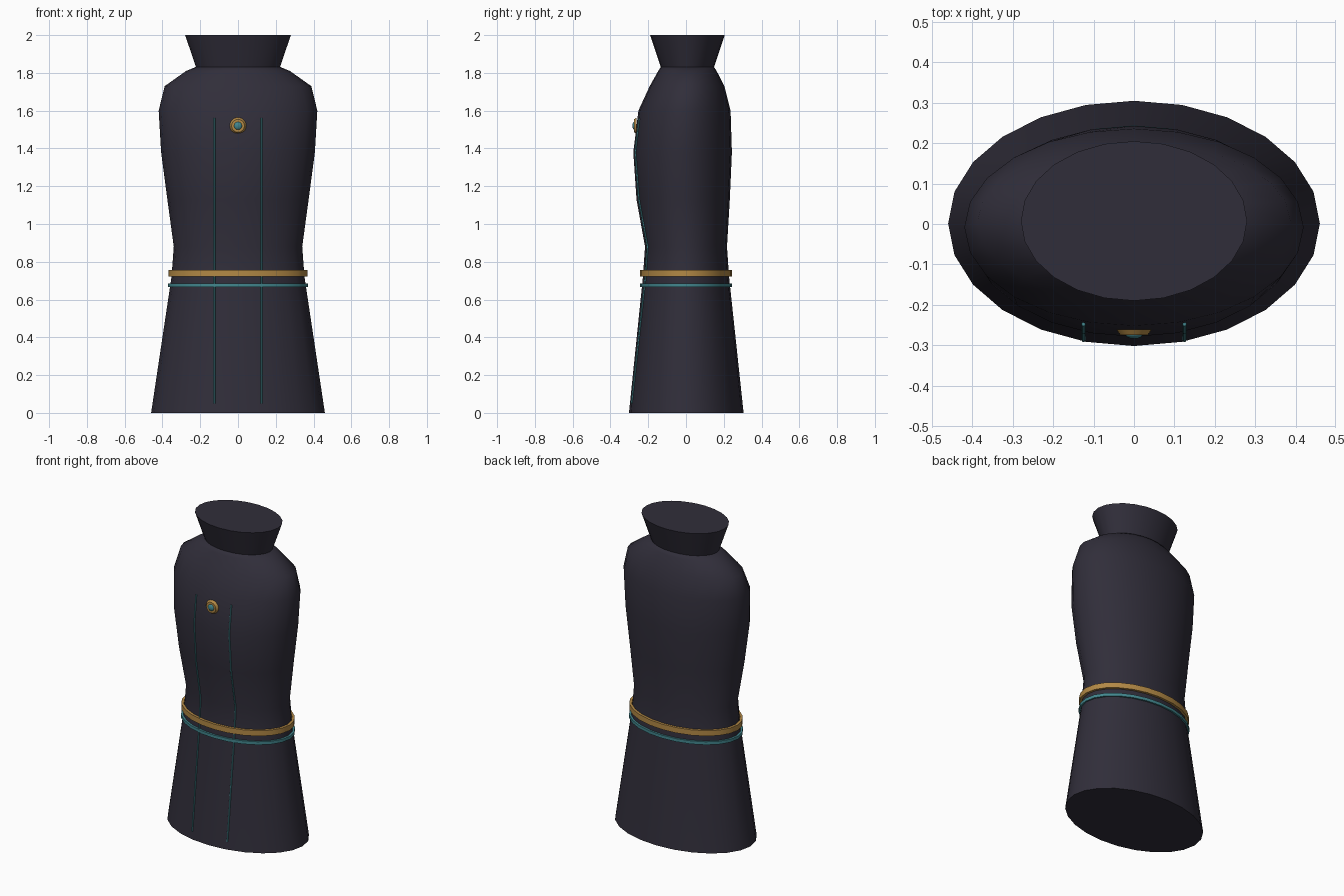
import bpy, bmesh, math

if "Cube" in bpy.data.objects:
    bpy.data.objects.remove(bpy.data.objects["Cube"])

def material(name, rgb):
    m = bpy.data.materials.new(name)
    m.diffuse_color = (*rgb, 1)
    m.use_nodes = True
    m.node_tree.nodes["Principled BSDF"].inputs["Base Color"].default_value = m.diffuse_color
    return m

CLOTH = material("dark_cloth", (0.030, 0.027, 0.042))
GOLD = material("gold", (0.45, 0.25, 0.06))
TEAL = material("teal", (0.055, 0.24, 0.27))

def loft(name, sections, mat, sides=24, closed=False, angle=35):
    """Skin elliptical rings given as (z, half_width, y_front, y_back)."""
    bm = bmesh.new()
    rings = []
    for z, rx, f, b in sections:
        cy, ry = (f + b) / 2, (b - f) / 2
        rings.append([bm.verts.new((rx * math.cos(2 * math.pi * i / sides),
                                    cy + ry * math.sin(2 * math.pi * i / sides), z))
                      for i in range(sides)])
    pairs = list(zip(rings, rings[1:]))
    if closed:
        pairs.append((rings[-1], rings[0]))
    for a, b in pairs:
        for i in range(sides):
            j = (i + 1) % sides
            bm.faces.new((a[i], a[j], b[j], b[i]))
    if not closed:
        bm.faces.new(rings[0][::-1])
        bm.faces.new(rings[-1])
    bmesh.ops.recalc_face_normals(bm, faces=bm.faces)
    me = bpy.data.meshes.new(name)
    bm.to_mesh(me)
    bm.free()
    ob = bpy.data.objects.new(name, me)
    bpy.context.collection.objects.link(ob)
    me.materials.append(mat)
    smooth(ob, angle)
    return ob

def smooth(ob, angle):
    bpy.ops.object.select_all(action='DESELECT')
    ob.select_set(True)
    bpy.context.view_layer.objects.active = ob
    bpy.ops.object.shade_smooth_by_angle(angle=math.radians(angle))

# Robe: flared skirt, waist, chest and shoulders
BODY = [(0, 0.46, -0.302, 0.305), (0.72, 0.352, -0.228, 0.228),
        (0.88, 0.34, -0.217, 0.217), (1.13, 0.374, -0.262, 0.232),
        (1.38, 0.407, -0.279, 0.243), (1.60, 0.42, -0.252, 0.236),
        (1.73, 0.388, -0.192, 0.203), (1.81, 0.275, -0.147, 0.162),
        (1.832, 0.222, -0.133, 0.148)]
loft("robe", BODY, CLOTH, angle=60)

# Flared collar
loft("collar", [(1.83, 0.222, -0.133, 0.148), (2.0, 0.28, -0.19, 0.205)], CLOTH)

# Waist bands
def band(name, z0, z1, rx, ry, t, mat):
    loft(name, [(z0, rx, -ry, ry), (z1, rx, -ry, ry),
                (z1, rx - t, t - ry, ry - t), (z0, rx - t, t - ry, ry - t)], mat, closed=True)

band("gold_belt", 0.722, 0.757, 0.368, 0.243, 0.016, GOLD)
band("teal_belt_trim", 0.666, 0.686, 0.370, 0.244, 0.014, TEAL)

# Piping that follows the front of the robe
def front_y(x, z):
    for a, b in zip(BODY, BODY[1:]):
        if a[0] <= z <= b[0]:
            t = (z - a[0]) / (b[0] - a[0])
            rx, f, k = (a[i] + (b[i] - a[i]) * t for i in (1, 2, 3))
            return (f + k) / 2 - (k - f) / 2 * math.sqrt(1 - (x / rx) ** 2)

for side, x in (("left", -0.125), ("right", 0.125)):
    cu = bpy.data.curves.new(side + "_piping", 'CURVE')
    cu.dimensions = '3D'
    cu.bevel_depth = 0.005
    cu.bevel_resolution = 1
    cu.use_fill_caps = True
    zs = [0.05, 0.4, 0.72, 0.88, 1.0, 1.13, 1.25, 1.38, 1.48, 1.56]
    sp = cu.splines.new('POLY')
    sp.points.add(len(zs) - 1)
    for p, z in zip(sp.points, zs):
        p.co = (x, front_y(x, z) - 0.002, z, 1)
    cu.materials.append(TEAL)
    bpy.context.collection.objects.link(bpy.data.objects.new(side + "_piping", cu))

# Chest brooch: bevelled gold disc with a domed teal stone
bpy.ops.mesh.primitive_cone_add(vertices=20, radius1=0.044, radius2=0.034, depth=0.014,
                                location=(0, -0.268, 1.52), rotation=(math.pi / 2, 0, 0))
disc = bpy.context.object
disc.name = "brooch_disc"
disc.data.materials.append(GOLD)
smooth(disc, 30)
bpy.ops.mesh.primitive_uv_sphere_add(segments=16, ring_count=8, radius=0.022,
                                     location=(0, -0.272, 1.52), rotation=(math.pi / 2, 0, 0))
stone = bpy.context.object
stone.name = "brooch_stone"
stone.scale = (1, 1, 0.55)
stone.data.materials.append(TEAL)
smooth(stone, 60)
